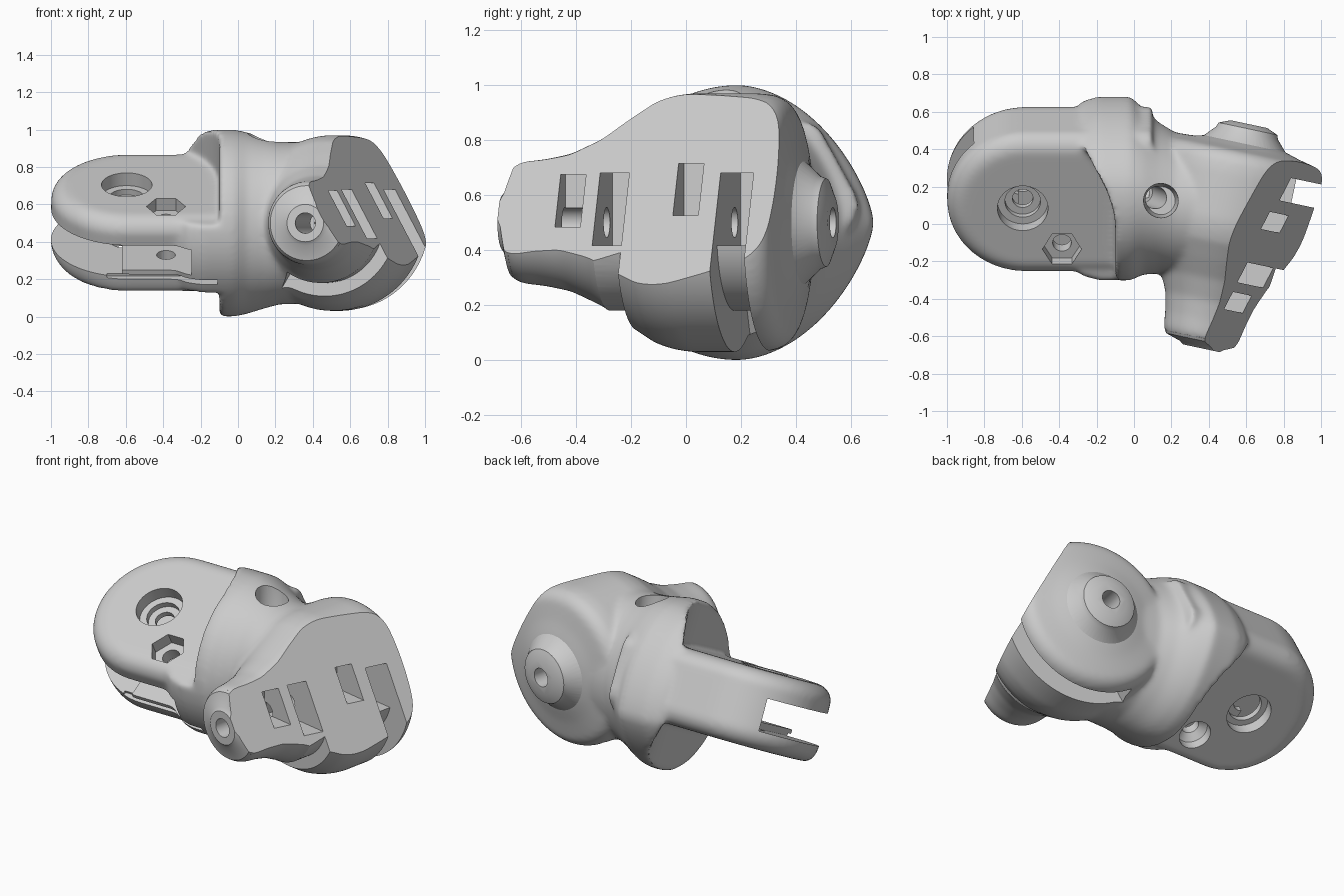
import bpy, bmesh
from math import sin, cos, radians, pi
from mathutils import Matrix, Vector

if "Cube" in bpy.data.objects:
    bpy.data.objects.remove(bpy.data.objects["Cube"])

T, R = Matrix.Translation, Matrix.Rotation
FORK = R(radians(28), 4, 'X')                      # fork frame: x, width, thickness
DRUM = R(radians(-12), 4, 'Z')                     # drum frame: outward, along pin, up
PIN = DRUM @ T((.49, 0, .5)) @ R(-pi / 2, 4, 'X')  # local z runs along the drum pin
CX, CV = -.58, .405                                # fork pivot in fork frame


def loft(name, rings, m=Matrix()):
    """Closed skin through equal-length rings of points."""
    bm = bmesh.new()
    rows = [[bm.verts.new(m @ Vector(p)) for p in ring] for ring in rings]
    n = len(rows[0])
    for a, b in zip(rows, rows[1:]):
        for i in range(n):
            j = (i + 1) % n
            bm.faces.new((a[i], a[j], b[j], b[i]))
    bm.faces.new(rows[0][::-1])
    bm.faces.new(rows[-1])
    bmesh.ops.recalc_face_normals(bm, faces=bm.faces)
    me = bpy.data.meshes.new(name)
    bm.to_mesh(me)
    bm.free()
    ob = bpy.data.objects.new(name, me)
    bpy.context.collection.objects.link(ob)
    return ob


def turned(name, m, spec, n=64):
    """Body of revolution about local z from (height, radius) pairs."""
    return loft(name, [[(r * cos(2 * pi * i / n), r * sin(2 * pi * i / n), h)
                        for i in range(n)] for h, r in spec], m)


def prism(name, outline, lo, hi, m):
    return loft(name, [[(x, y, z) for x, y in outline] for z in (lo, hi)], m)


def rect(x0, x1, y0, y1):
    return [(x0, y0), (x1, y0), (x1, y1), (x0, y1)]


def apply_mod(ob, kind, **settings):
    mod = ob.modifiers.new(kind, kind)
    for k, v in settings.items():
        setattr(mod, k, v)
    bpy.context.view_layer.objects.active = ob
    bpy.ops.object.modifier_apply(modifier=mod.name)


def combine(ob, other, op='DIFFERENCE'):
    apply_mod(ob, 'BOOLEAN', operation=op, solver='MANIFOLD', object=other)
    bpy.data.objects.remove(other)


def arc(cx, cy, r, a0, a1, n=32):
    return [(cx + r * cos(radians(a0 + (a1 - a0) * i / n)),
             cy + r * sin(radians(a0 + (a1 - a0) * i / n))) for i in range(n + 1)]


def egg(x, yc, ry, rz, pinch, n=72):
    """Collar section: round towards the front, pinched towards the back."""
    ring = []
    for i in range(n):
        c, s = cos(2 * pi * i / n), sin(2 * pi * i / n)
        if c > 0:
            c, s = c ** (1 + .2 * pinch), abs(s) ** (1 + .35 * pinch * c) * (1 if s > 0 else -1)
        ring.append((x, yc + ry * c, .5 + rz * s))
    return ring


# Collar and neck: egg-shaped sections along x
neck = [(-.34, .19, .42, .42, 1), (-.27, .19, .47, .48, 1), (-.19, .19, .492, .50, 1),
        (-.02, .19, .492, .50, 1), (.05, .175, .445, .485, .8), (.13, .14, .405, .46, .4),
        (.22, .105, .385, .435, 0), (.4, .09, .37, .43, 0)]
body = loft("hinge_body", [egg(*sec) for sec in neck])

# Swing clearance on both faces of the collar
swing = arc(CX, CV, .48, 0, 180) + [(-1.3, CV), (-1.3, -1), (CX + .48, -1)]
combine(body, prism("swing_top", swing, .57, 1.6, FORK))
combine(body, prism("swing_bottom", swing, -1, .17, FORK))

# Fork block with round end and rounded rim, tighter along the lower front edge
W0, W1, RIM = .145, .583, .10
rings = []
for k in range(13):
    a = radians(-90 + 180 * k / 12)
    low = k < 6.5
    w = (W0 + RIM if low else W1 - RIM) + RIM * sin(a)
    ring = []
    for i in range(49):
        t = radians(90 + 180 * i / 48)
        soft = 1 - .75 * max(0, -sin(t)) if low else 1
        r = .422 - RIM * soft * (1 - cos(a))
        ring.append((CX + r * cos(t), CV + r * sin(t), w))
    rings.append(ring + [(.1, ring[-1][1], w), (.1, ring[0][1], w)])
combine(body, loft("fork_block", rings, FORK), 'UNION')

# Drum with tapered front nose and domed back
drum = [(-.545, .17), (-.535, .205), (-.5, .222), (-.42, .23), (-.32, .25), (-.2, .305),
        (-.1, .375), (0, .44), (.06, .46), (.12, .47), (.38, .47), (.44, .462), (.475, .44),
        (.495, .41), (.52, .30), (.535, .25), (.55, .2)]
combine(body, turned("drum", PIN, drum, 96), 'UNION')

# Blend the joints into fillets
apply_mod(body, 'REMESH', mode='VOXEL', voxel_size=.013)
apply_mod(body, 'SMOOTH', factor=.5, iterations=18)

# Pin bosses, crisp
combine(body, turned("front_boss", PIN, [(-.4, .2), (-.52, .21), (-.535, .2),
                                         (-.56, .12), (-.575, .1)]), 'UNION')
combine(body, turned("back_boss", PIN, [(.4, .23), (.535, .23), (.6, .17), (.625, .16),
                                        (.65, .10)]), 'UNION')

# Slanted flat end
n = Vector((.88, -.24, .47))
flat = DRUM @ T(n * (.898 / n.length_squared)) @ n.to_track_quat('Z', 'Y').to_matrix().to_4x4()
combine(body, prism("flat_end", rect(-1.5, 1.5, -1.5, 1.5), 0, 1, flat))

# Two slots: socket at the pin, then a groove wrapped under the drum
slot = [(-.1, .18), (.8, .18), (.8, -.8), (-.5, -.8)] + arc(0, 0, .32, -125, -15, 24) + [(-.1, -.085)]
slot = [(u, -z) for u, z in slot]
for lo, hi in ((-.19, -.075), (.285, .415)):
    combine(body, prism("drum_slot", slot, lo, hi, PIN))

# Square pockets in the flat end
for s, u, z in ((-.295, .66, .58), (.165, .76, .62)):
    combine(body, prism("pocket", rect(u - .18, u + .3, s - .05, s + .05), z - .095, z + .095, DRUM))

# Pin bore
combine(body, turned("pin_bore", PIN, [(-.7, .055), (.75, .055)], 32))

# Fork gap: open at the front and tip, walled at the back
gap = [(-1.3, -.4), (-.27, -.4), (-.22, .4), (-.3, .62), (-.52, .72), (-1.3, .72)]
combine(body, prism("fork_gap", gap, .29, .438, FORK))
combine(body, prism("fork_gap_floor_tip", [(-1.3, -.4), (-.62, -.4), (-.62, .35), (-.5, .72), (-1.3, .72)],
                    .25, .30, FORK))
combine(body, prism("fork_gap_groove", rect(-.7, -.11, -.4, .02), .235, .265, FORK))

# Pivot hole with stepped counterbores on both faces
pivot = FORK @ T((CX - .015, CV, 0))
combine(body, turned("pivot_hole", pivot, [(-.1, .13), (.215, .13), (.216, .095), (.25, .095),
                                           (.251, .055), (.47, .055), (.471, .095), (.505, .095),
                                           (.506, .135), (.8, .135)], 48))

# Stop screw: hex recess above, round recess below
stop = FORK @ T((-.385, .157, 0))
combine(body, turned("stop_hex", stop, [(.51, .105), (.8, .105)], 6))
combine(body, turned("stop_bore", stop, [(-.1, .10), (.2, .09), (.235, .05), (.7, .05)], 32))

# Tendon hole: down from the neck, then along into the fork gap
for a, b, r in (((.17, .12, 1.05), (.04, .17, .48), .06), ((.08, .18, .5), (-.35, .18, .5), .05)):
    d = Vector(b) - Vector(a)
    m = T(a) @ d.to_track_quat('Z', 'Y').to_matrix().to_4x4()
    combine(body, turned("tendon_hole", m, [(0, r), (d.length, r)], 32))
combine(body, turned("tendon_mouth", T((.145, .125, 0)), [(.8, .075), (.86, .088), (1.1, .1)], 40))

# Smooth shading with crisp cut edges
bpy.ops.object.select_all(action='DESELECT')
body.select_set(True)
bpy.context.view_layer.objects.active = body
bpy.ops.object.shade_smooth_by_angle(angle=radians(28))
